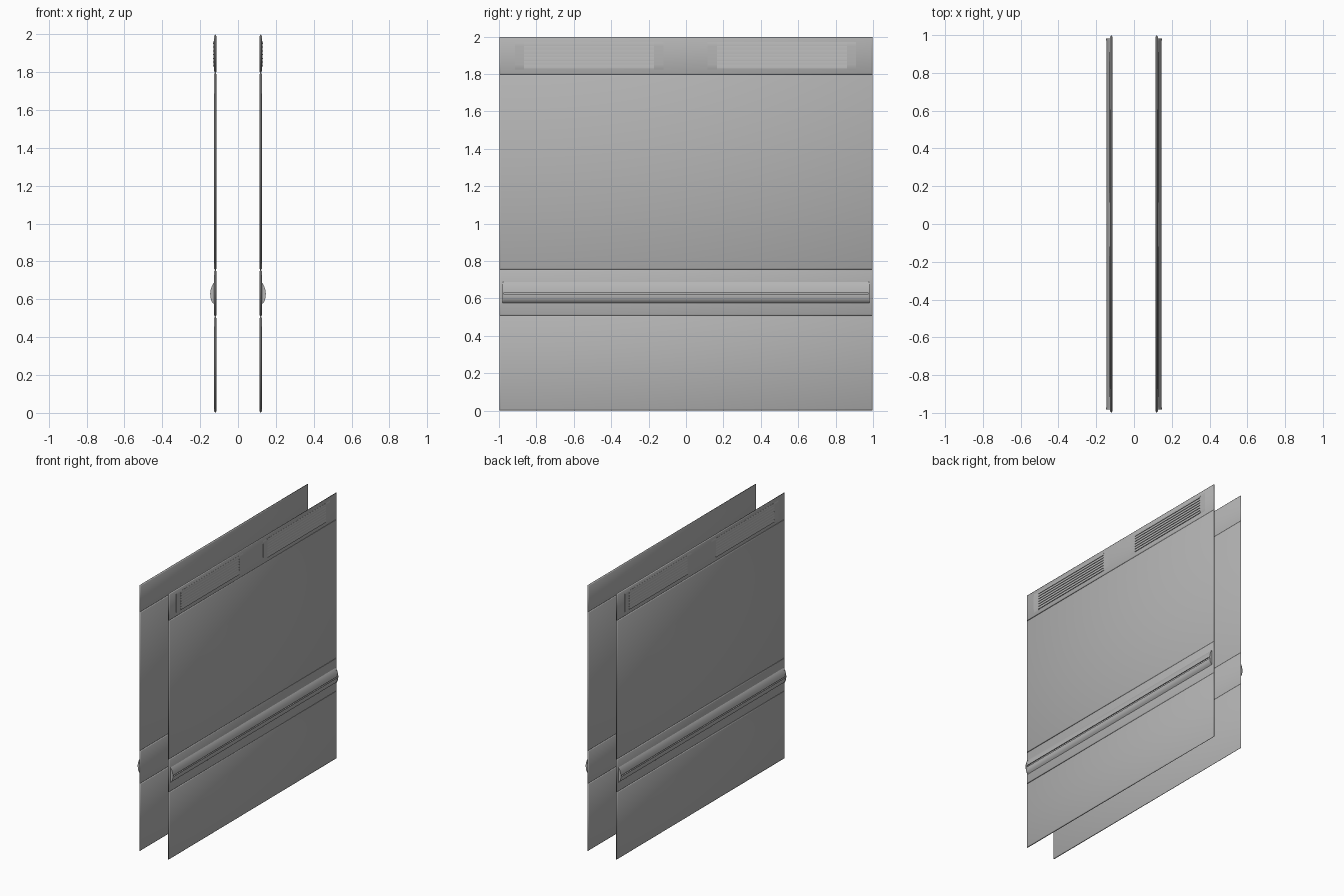
import bpy, bmesh

if "Cube" in bpy.data.objects:
    bpy.data.objects.remove(bpy.data.objects["Cube"])

XI, XO = 0.114, 0.126   # inner and outer face of a wall

grey = bpy.data.materials.new("mid_grey")
grey.diffuse_color = (0.46, 0.46, 0.46, 1)
grey.use_nodes = True
grey.node_tree.nodes["Principled BSDF"].inputs["Base Color"].default_value = grey.diffuse_color


def make(name, bm, smooth=0.0):
    bmesh.ops.recalc_face_normals(bm, faces=bm.faces)
    me = bpy.data.meshes.new(name)
    bm.to_mesh(me)
    bm.free()
    me.materials.append(grey)
    ob = bpy.data.objects.new(name, me)
    bpy.context.collection.objects.link(ob)
    m = ob.modifiers.new("mirror", 'MIRROR')   # opposite wall
    m.use_axis = (True, False, False)
    if smooth:
        bpy.ops.object.select_all(action='DESELECT')
        bpy.context.view_layer.objects.active = ob
        ob.select_set(True)
        bpy.ops.object.shade_smooth_by_angle(angle=smooth)
    return ob


def prism(bm, profile, y0, y1):
    """Extrude an (x, z) profile along y."""
    f = bm.faces.new([bm.verts.new((x, y0, z)) for x, z in profile])
    r = bmesh.ops.extrude_face_region(bm, geom=[f])
    vs = [v for v in r["geom"] if isinstance(v, bmesh.types.BMVert)]
    bmesh.ops.translate(bm, verts=vs, vec=(0, y1 - y0, 0))


def panel(bm, z0, z1, w=0.998, c=0.007):
    """Slab lofted through four rectangles, chamfered on both faces."""
    rings = []
    for x, i in ((XI, c), (XI + .004, 0), (XO - .004, 0), (XO, c)):
        rings.append([bm.verts.new((x, y, z)) for y, z in
                      ((-w + i, z0 + i), (w - i, z0 + i), (w - i, z1 - i), (-w + i, z1 - i))])
    bm.faces.new(rings[0])
    bm.faces.new(rings[-1])
    for a, b in zip(rings, rings[1:]):
        for k in range(4):
            n = (k + 1) % 4
            bm.faces.new((a[k], a[n], b[n], b[k]))


# Stacked wall panels with chamfered, softly shaded edges
for name, z0, z1 in (("lower_panel", 0.002, 0.508), ("rail_panel", 0.508, 0.755),
                     ("main_panel", 0.755, 1.797), ("vent_panel", 1.797, 1.998)):
    bm = bmesh.new()
    panel(bm, z0, z1)
    make(name, bm, smooth=1.3)

# Rounded grab rail: upper cover and lower lip either side of a narrow slot
bm = bmesh.new()
prism(bm, [(XO - .002, 0.692), (0.1305, 0.683), (0.137, 0.67), (0.143, 0.652),
           (0.146, 0.632), (0.141, 0.632), (0.138, 0.648),
           (0.133, 0.662), (XO - .002, 0.668)], -0.975, 0.975)
make("rail_cover", bm, smooth=0.6)

bm = bmesh.new()
prism(bm, [(XO - .002, 0.615), (0.136, 0.616), (0.144, 0.622), (0.1445, 0.612),
           (0.142, 0.598), (0.135, 0.584), (XO - .002, 0.575)], -0.975, 0.975)
make("rail_lower_lip", bm, smooth=0.6)

# Rail end caps
bm = bmesh.new()
cap = [(XO - .002, 0.69), (0.131, 0.684), (0.138, 0.67), (0.144, 0.652),
       (0.147, 0.63), (0.145, 0.61), (0.142, 0.596), (0.135, 0.582), (XO - .002, 0.574)]
for s in (-1, 1):
    prism(bm, cap, s * 0.972, s * 0.982)
make("rail_end_caps", bm, smooth=0.6)

# Two louvred grilles, slats overhanging so they only open downwards
N, ZB, ZT = 7, 1.83, 1.97
step = (ZT - ZB) / N
slats, cheeks = bmesh.new(), bmesh.new()
for y0, y1 in ((-0.915, -0.12), (0.115, 0.91)):
    for i in range(N):
        z = ZB + i * step
        prism(slats, [(XO - .002, z), (0.1315, z), (0.1315, z + step * 0.15),
                      (XO + .001, z + step), (XO - .002, z + step)], y0 + 0.05, y1 - 0.05)
    for a in (y0, y1 - 0.05):
        prism(cheeks, [(XO - .002, ZB - .012), (0.128, ZB), (0.1295, ZB + .02),
                       (0.1295, ZT - .02), (0.128, ZT - .005), (XO - .002, ZT + .008)],
              a, a + 0.05)
make("vent_slats", slats, smooth=0.6)
make("vent_cheeks", cheeks, smooth=0.6)
